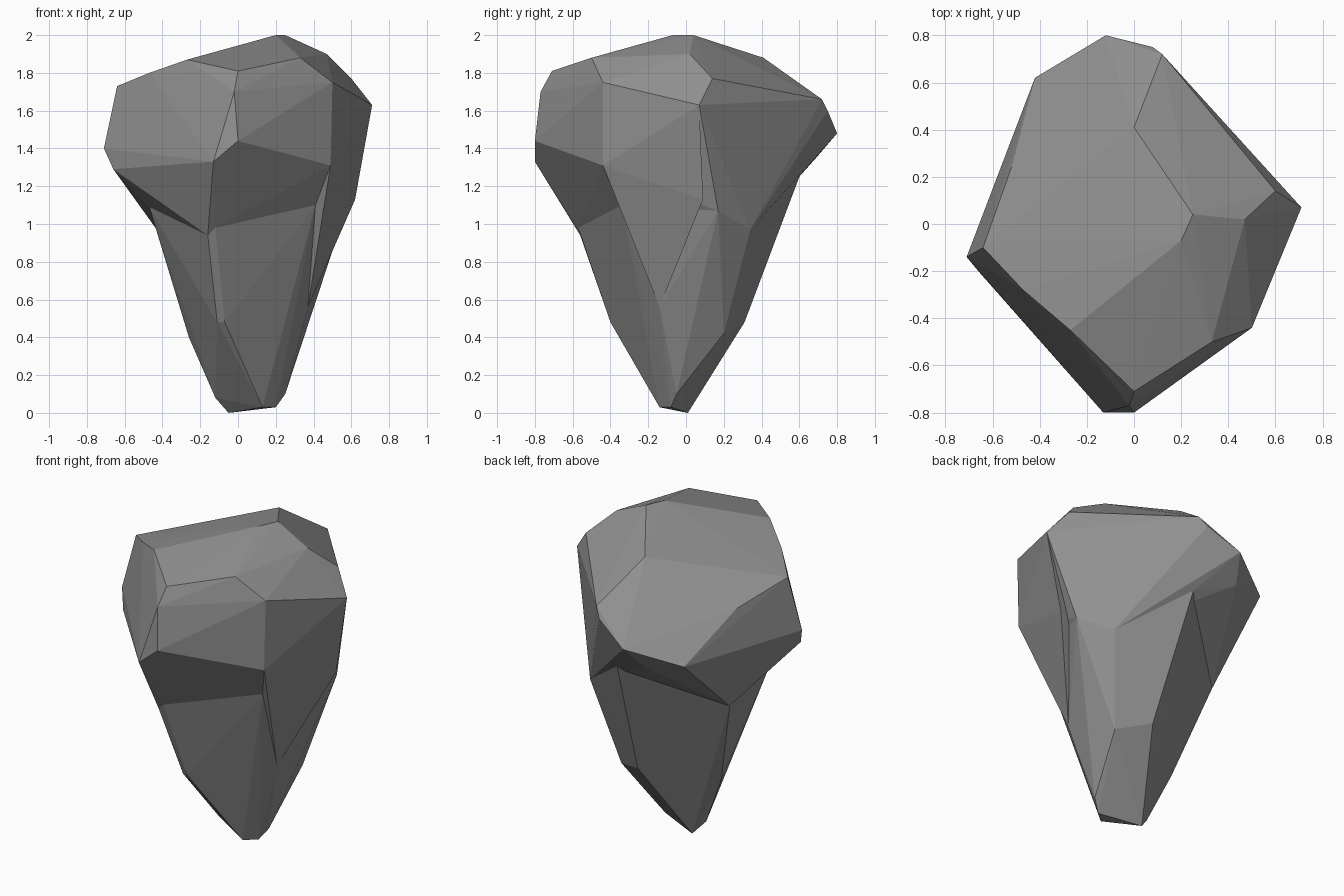
import bpy, bmesh

if "Cube" in bpy.data.objects:
    bpy.data.objects.remove(bpy.data.objects["Cube"])


def hull(name, pts):
    """Faceted convex chunk of stone around the given corner points."""
    bm = bmesh.new()
    for p in pts:
        bm.verts.new(p)
    bmesh.ops.convex_hull(bm, input=bm.verts)
    bmesh.ops.delete(bm, geom=[v for v in bm.verts if not v.link_faces], context='VERTS')
    bmesh.ops.recalc_face_normals(bm, faces=bm.faces)
    me = bpy.data.meshes.new(name)
    bm.to_mesh(me)
    bm.free()
    ob = bpy.data.objects.new(name, me)
    bpy.context.collection.objects.link(ob)
    return ob


# corners shared by neighbouring chunks
right_panel = [(.49, -.44, 1.31), (.5, -.44, 1.75), (.71, .07, 1.63), (.62, .09, 1.13)]
waist = [(.41, -.34, 1.1), (-.12, -.57, .98), (-.16, -.56, .94), (.06, .6, 1.25),
         (.43, .34, .97), (.57, .17, 1.07), (-.43, .18, .97), (-.47, -.15, 1.09)]
spur_tip = (.37, -.14, .56)

# broad upper mass
crown = [(.47, .02, 1.9), (.2, -.07, 2), (.25, .04, 2), (.33, -.5, 1.88), (0, -.71, 1.81),
         (-.27, -.45, 1.87), (0, .41, 1.88), (.6, .14, 1.77)]
rim = [(0, -.8, 1.44), (-.13, -.8, 1.33), (-.02, -.77, 1.7), (-.12, .8, 1.48),
       (.12, .72, 1.66), (.08, .75, 1.6), (-.42, .62, 1.38), (-.19, .68, 1.34), (-.52, .24, 1.63),
       (-.71, -.14, 1.4), (-.64, -.1, 1.73), (-.47, -.28, 1.8), (-.66, -.2, 1.29)]
head = hull("boulder", crown + rim + right_panel[:3] + waist)

# tapering lower mass
foot = [(.25, -.05, .1), (.2, -.08, .03), (.13, -.14, .03), (-.05, .01, 0), (-.12, -.03, .08)]
shank = [(-.07, -.4, .48), (-.11, -.39, .48), (.31, .2, .42), (.12, .31, .48),
         (-.26, .02, .4), (-.33, .06, .67)]
stem = hull("stem_helper", foot + shank + waist + [spur_tip])

# wedge running down the right side
spur = hull("spur_helper", right_panel + [waist[0], spur_tip, (0, 0, 1), (.1, 0, 1.6)])

# fuse the three chunks into one stone
for part in (stem, spur):
    mod = head.modifiers.new("fuse", 'BOOLEAN')
    mod.operation = 'UNION'
    mod.solver = 'EXACT'
    mod.object = part
bpy.context.view_layer.update()
dg = bpy.context.evaluated_depsgraph_get()
fused = bpy.data.meshes.new_from_object(head.evaluated_get(dg))
head.modifiers.clear()
head.data = fused
for part in (stem, spur):
    bpy.data.objects.remove(part)

# dark stone colour
mat = bpy.data.materials.new("dark_stone")
mat.diffuse_color = (.28, .28, .28, 1)
mat.use_nodes = True
mat.node_tree.nodes["Principled BSDF"].inputs["Base Color"].default_value = mat.diffuse_color
fused.materials.clear()
fused.materials.append(mat)
